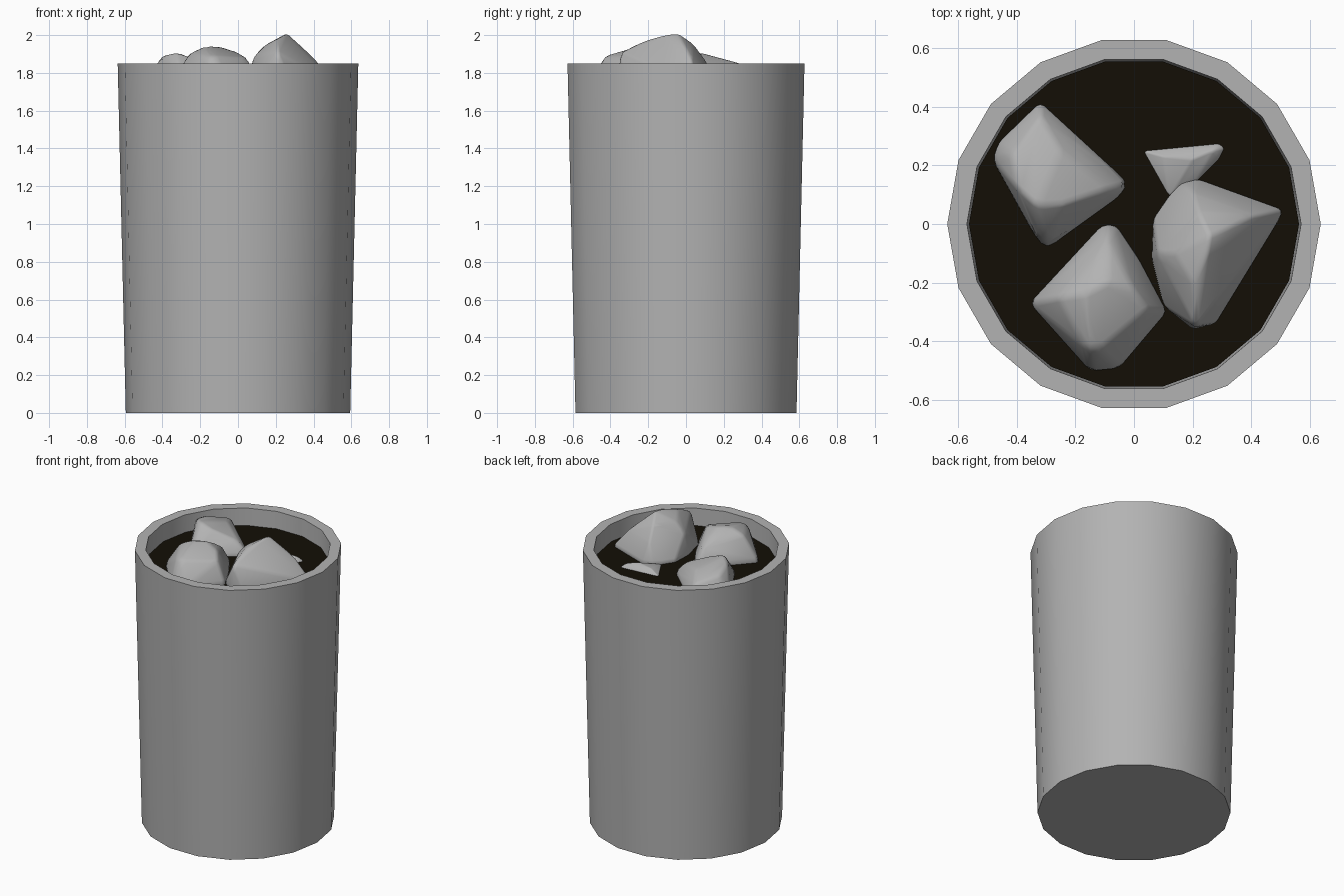
import bpy, bmesh
from math import cos, sin, pi

if "Cube" in bpy.data.objects:
    bpy.data.objects.remove(bpy.data.objects["Cube"])

SIDES = 18


def material(name, rgb):
    m = bpy.data.materials.new(name)
    m.diffuse_color = (*rgb, 1)
    m.use_nodes = True
    m.node_tree.nodes["Principled BSDF"].inputs["Base Color"].default_value = m.diffuse_color
    return m


GREY = material("mid_grey", (.45, .45, .45))
DARK = material("dark_drink", (.0065, .0047, .0018))


def finish(bm, name, angle, mat):
    bmesh.ops.recalc_face_normals(bm, faces=bm.faces)
    me = bpy.data.meshes.new(name)
    bm.to_mesh(me)
    bm.free()
    me.materials.append(mat)
    ob = bpy.data.objects.new(name, me)
    bpy.context.collection.objects.link(ob)
    bpy.ops.object.select_all(action='DESELECT')
    ob.select_set(True)
    bpy.context.view_layer.objects.active = ob
    bpy.ops.object.shade_smooth_by_angle(angle=angle)
    return ob


def turned(name, profile, mat):
    """Closed solid of revolution: rings of SIDES vertices, capped at both ends."""
    bm = bmesh.new()
    rings = [[bm.verts.new((r * cos(2 * pi * i / SIDES), r * sin(2 * pi * i / SIDES), z))
              for i in range(SIDES)] for r, z in profile]
    for a, b in zip(rings, rings[1:]):
        for i in range(SIDES):
            j = (i + 1) % SIDES
            bm.faces.new((a[i], a[j], b[j], b[i]))
    bm.faces.new(rings[0])
    bm.faces.new(rings[-1])
    return finish(bm, name, pi / 6, mat)


def ice(name, outline, z, tops, round_off):
    """Irregular chunk: hull of a waterline outline, a sunken base and top points."""
    bm = bmesh.new()
    n = len(outline)
    cx, cy = sum(p[0] for p in outline) / n, sum(p[1] for p in outline) / n
    for x, y in outline:
        bm.verts.new((x, y, z))
        bm.verts.new((cx + (x - cx) * .8, cy + (y - cy) * .8, z - .2))
    for p in tops:
        bm.verts.new(p)
    hull = bmesh.ops.convex_hull(bm, input=bm.verts)
    bmesh.ops.delete(bm, geom=list({v for v in hull["geom_interior"] + hull["geom_unused"]
                                    if isinstance(v, bmesh.types.BMVert)}), context='VERTS')
    bmesh.ops.dissolve_limit(bm, angle_limit=.1, verts=bm.verts, edges=bm.edges)
    ob = finish(bm, name, pi, GREY)
    bev = ob.modifiers.new("soft_edges", 'BEVEL')
    bev.width, bev.segments, bev.limit_method = round_off, 2, 'NONE'
    return ob


# Tapered tumbler with thick walls and base
turned("glass", [(.594, 0), (.637, 1.85), (.57, 1.85), (.5, .1)], GREY)

# Dark drink filling the tumbler
turned("drink", [(.498, .11), (.563, 1.735)], DARK)

# Ice chunks floating at the surface
ice("ice_left",
    [(-.32, .42), (-.265, .36), (-.015, .14), (-.05, .09), (-.3, -.09), (-.34, -.04),
     (-.485, .22), (-.465, .28)], 1.745,
    [(-.4, .12, 1.895), (-.33, .06, 1.91), (-.24, .07, 1.885), (-.08, .12, 1.82),
     (-.32, .37, 1.825), (-.42, .24, 1.86), (-.25, .25, 1.86)], .018)
ice("ice_front",
    [(-.11, 0), (-.06, 0), (.02, -.12), (.115, -.3), (-.05, -.495), (-.15, -.505),
     (-.36, -.27)], 1.75,
    [(-.26, -.25, 1.905), (-.17, -.24, 1.945), (-.09, -.2, 1.94), (.0, -.22, 1.91),
     (-.09, -.05, 1.86), (-.12, -.43, 1.89), (-.17, -.42, 1.885), (.05, -.29, 1.88)], .018)
ice("ice_right",
    [(.12, .1), (.16, .14), (.22, .155), (.51, .05), (.5, .02), (.28, -.34), (.2, -.36),
     (.1, -.28), (.06, -.12), (.065, .02)], 1.75,
    [(.26, -.04, 2.01), (.25, -.1, 2.005), (.2, -.2, 1.975), (.14, -.1, 1.945),
     (.22, .04, 1.955), (.21, -.35, 1.915), (.41, .03, 1.875), (.08, -.1, 1.885),
     (.2, .11, 1.86)], .018)
ice("ice_small",
    [(.03, .25), (.17, .26), (.29, .275), (.31, .26), (.29, .22), (.2, .13), (.12, .09),
     (.07, .18)],
    1.735, [(.1, .23, 1.765), (.2, .22, 1.775), (.27, .25, 1.765)], .006)
